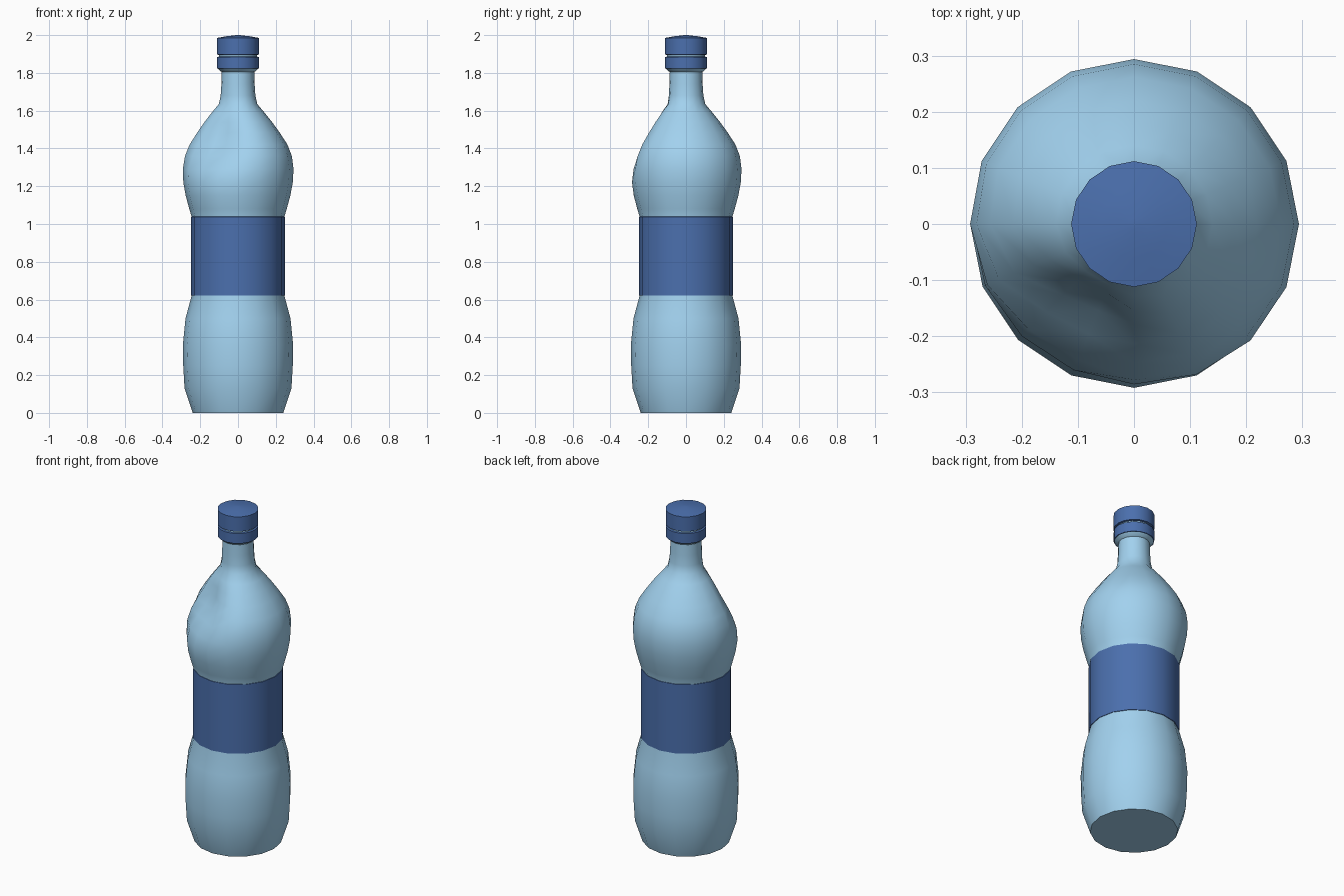
import bpy, bmesh, math

if "Cube" in bpy.data.objects:
    bpy.data.objects.remove(bpy.data.objects["Cube"])

SIDES = 16


def material(name, rgb):
    m = bpy.data.materials.new(name)
    m.diffuse_color = (*rgb, 1)
    m.use_nodes = True
    m.node_tree.nodes["Principled BSDF"].inputs["Base Color"].default_value = m.diffuse_color
    return m


def lathe(name, profile, mat, angle=40, close_bottom=False, close_top=False, dent=None):
    """Revolve (radius, z) points into a 16-sided shell."""
    bm = bmesh.new()
    rings = []
    for r, z in profile:
        ring = []
        for i in range(SIDES):
            a = 2 * math.pi * i / SIDES
            rr = r - dent(a, z) if dent else r
            ring.append(bm.verts.new((rr * math.cos(a), rr * math.sin(a), z)))
        rings.append(ring)
    for lo, hi in zip(rings, rings[1:]):
        for i in range(SIDES):
            j = (i + 1) % SIDES
            bm.faces.new((lo[i], lo[j], hi[j], hi[i]))
    if close_bottom:
        bm.faces.new(rings[0][::-1])
    if close_top:
        bm.faces.new(rings[-1])
    me = bpy.data.meshes.new(name)
    bm.to_mesh(me)
    bm.free()
    me.materials.append(mat)
    ob = bpy.data.objects.new(name, me)
    bpy.context.collection.objects.link(ob)
    bpy.ops.object.select_all(action='DESELECT')
    ob.select_set(True)
    bpy.context.view_layer.objects.active = ob
    bpy.ops.object.shade_smooth_by_angle(angle=math.radians(angle))
    return ob


def shoulder_dent(a, z):
    """Soft squeeze in the front-left shoulder."""
    da = (math.degrees(a) - 240) / 25
    dz = (z - 1.43) / 0.095
    return 0.1 * math.exp(-0.5 * (da * da + dz * dz))


plastic = material("light_blue_plastic", (0.36, 0.64, 0.86))
blue = material("dark_blue", (0.07, 0.16, 0.42))

# Bottle body, from base to neck flange and mouth
lathe("bottle_body", [
    (0.24, 0), (0.283, 0.13), (0.29, 0.25), (0.292, 0.36), (0.278, 0.5), (0.243, 0.63),
    (0.243, 1.03), (0.258, 1.08), (0.277, 1.15), (0.29, 1.22), (0.294, 1.29),
    (0.285, 1.36), (0.262, 1.42), (0.22, 1.485), (0.18, 1.54), (0.14, 1.59),
    (0.102, 1.635), (0.092, 1.68), (0.088, 1.74), (0.086, 1.805),
    (0.092, 1.808), (0.108, 1.825), (0.1, 1.83), (0.1, 1.92)],
    plastic, 60, close_bottom=True, dent=shoulder_dent)

# Wrap-around label
lathe("label", [(0.243, 0.62), (0.248, 0.622), (0.248, 1.038), (0.243, 1.04)], blue)

# Tamper ring under the cap
lathe("cap_ring", [(0.1, 1.822), (0.111, 1.824), (0.111, 1.884), (0.1, 1.886)], blue)

# Screw cap with a slightly domed top
lathe("cap", [(0.1, 1.895), (0.112, 1.897), (0.112, 1.985), (0.06, 1.994), (0.01, 2.0)],
      blue, close_top=True)
